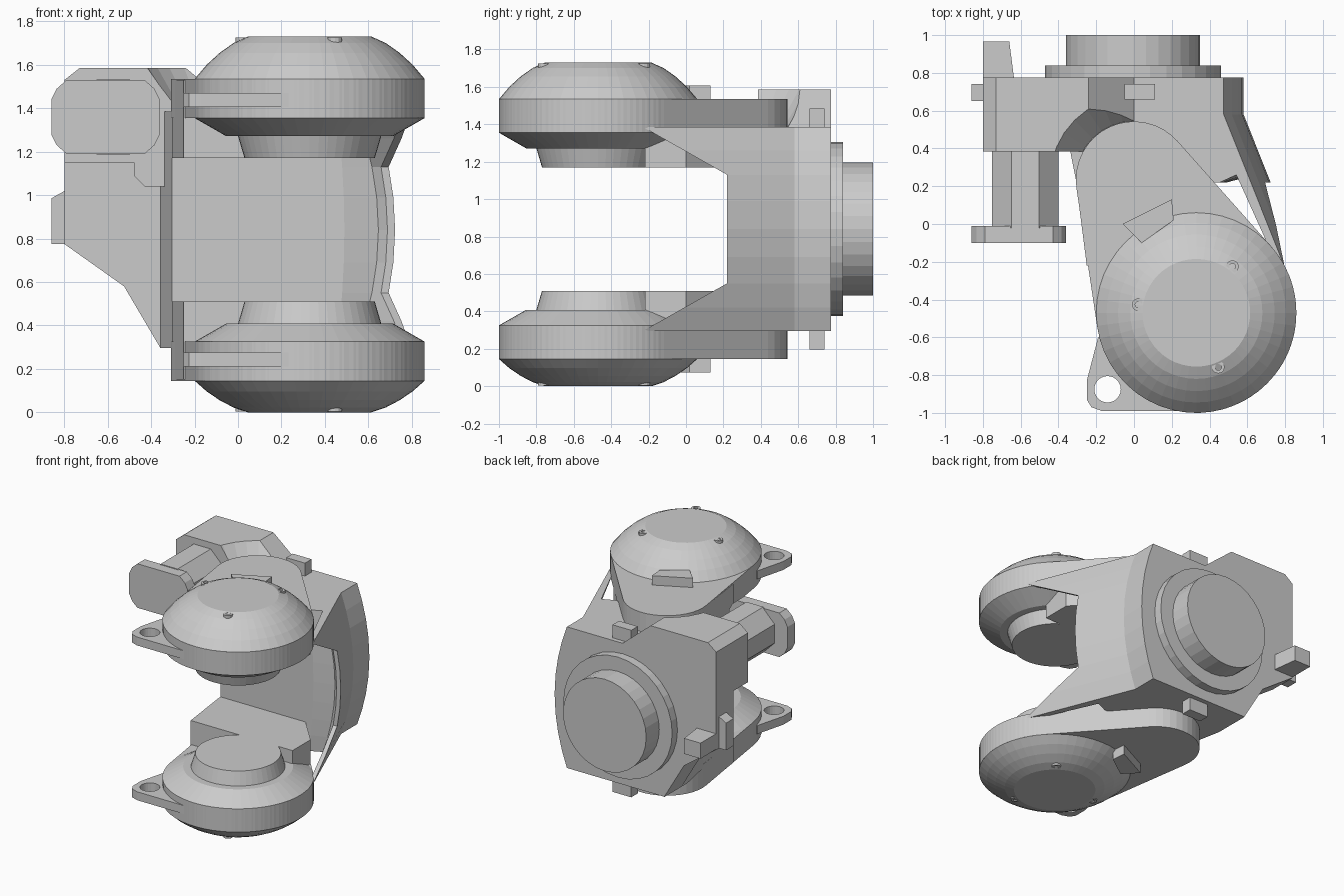
import bpy, bmesh
from math import sin, cos, pi, acos, atan2, hypot, radians

if "Cube" in bpy.data.objects:
    bpy.data.objects.remove(bpy.data.objects["Cube"])

MID = 0.84                    # height of the mirror plane between both arms
HUB = (0.33, -0.47)           # axis of the round housings


def finish(name, bm):
    bmesh.ops.recalc_face_normals(bm, faces=bm.faces)
    me = bpy.data.meshes.new(name)
    bm.to_mesh(me)
    bm.free()
    ob = bpy.data.objects.new(name, me)
    bpy.context.collection.objects.link(ob)
    return ob


def loft(name, rings):
    """Closed solid through rings with equal point counts."""
    bm = bmesh.new()
    vs = [[bm.verts.new(p) for p in r] for r in rings]
    n = len(vs[0])
    for a, b in zip(vs, vs[1:]):
        for i in range(n):
            j = (i + 1) % n
            bm.faces.new((a[i], a[j], b[j], b[i]))
    bm.faces.new(vs[0])
    bm.faces.new(vs[-1])
    return finish(name, bm)


def prism_z(name, pts, z0, z1):
    return loft(name, [[(x, y, z) for x, y in pts] for z in (z0, z1)])


def prism_y(name, pts, y0, y1):
    return loft(name, [[(x, y, z) for x, z in pts] for y in (y0, y1)])


def box(name, x0, x1, y0, y1, z0, z1):
    return prism_z(name, [(x0, y0), (x1, y0), (x1, y1), (x0, y1)], z0, z1)


def circle(cx, cy, r, n, start=0.0):
    return [(cx + r * cos(start + 2 * pi * i / n), cy + r * sin(start + 2 * pi * i / n)) for i in range(n)]


def lathe_z(name, c, profile, n=48):
    return loft(name, [[(x, y, z) for x, y in circle(*c, r, n)] for r, z in profile])


def arc(c, r, a0, a1, n):
    return [(c[0] + r * cos(a0 + (a1 - a0) * i / n), c[1] + r * sin(a0 + (a1 - a0) * i / n)) for i in range(n + 1)]


def stadium(c1, r1, c2, r2):
    """Outline hugging two circles."""
    dx, dy = c2[0] - c1[0], c2[1] - c1[1]
    a, b = atan2(dy, dx), acos((r1 - r2) / hypot(dx, dy))
    return arc(c2, r2, a - b, a + b, 16) + arc(c1, r1, a + b, a - b + 2 * pi, 28)


def cut(ob, cutter):
    cutter.hide_render = True
    m = ob.modifiers.new("cut", 'BOOLEAN')
    m.object = cutter
    m.solver = 'EXACT'
    bpy.context.view_layer.objects.active = ob
    bpy.ops.object.modifier_apply(modifier=m.name)
    bpy.data.objects.remove(cutter)


# Upper and lower arms, mirrored about the mid plane
for side, s in (("upper", 1), ("lower", -1)):
    def h(v):
        return MID + s * v

    # Domed round housing with conical underside and neck (lower dome is flatter)
    k = 1.0 if s > 0 else 0.745
    dome = [(0.53, 0), (0.475, 0.065), (0.415, 0.12), (0.35, 0.166), (0.285, 0.195)]
    prof = [(0.30, 0.33), (0.33, 0.432), (0.385, 0.432), (0.53, 0.515)]
    prof += [(r, 0.695 + z * k) for r, z in dome]
    lathe_z(side + "_housing", HUB, [(r, h(z)) for r, z in prof])

    # Arm plate and the thicker root that meets the body
    prism_z(side + "_arm", stadium(HUB, 0.53, (0, 0.235), 0.308), h(0.515), h(0.695))
    root = [(-0.25, -0.22), (0.62, -0.22), (0.62, 0.0)] + arc((0, 0.235), 0.306, radians(43), radians(188), 12)
    prism_z(side + "_arm_root", root, h(0.33), h(0.69))

    # Key block on the arm beside the dome
    prism_z(side + "_key", [(-0.06, 0.0), (0.2, 0.13), (0.21, 0.02), (0.04, -0.1)], h(0.69), h(0.767))

    # Lug with a hole
    lug = prism_z(side + "_lug", [(-0.19, -0.6), (-0.25, -0.83), (-0.25, -0.93), (-0.225, -0.97),
                                  (-0.17, -0.99), (0.3, -0.99), (0.3, -0.6)], h(0.565), h(0.63))
    cut(lug, prism_z("lug_hole", circle(-0.14, -0.875, 0.07, 24), h(0.5), h(0.7)))

    # Screw bosses round the dome flat: tube with a sunken centre
    top = 0.695 + 0.195 * k
    for a in (172, 52, -68):
        c = (HUB[0] + 0.31 * cos(radians(a)), HUB[1] + 0.31 * sin(radians(a)))
        lathe_z(side + "_screw", c, [(0.034, h(top - 0.05)), (0.034, h(top - 0.004)), (0.017, h(top - 0.004)),
                                     (0.017, h(top - 0.018))], 12)

    # Small stop block on the body
    box(side + "_stop", -0.05, 0.11, 0.66, 0.74, h(0.5), h(0.645))


# Main body with bulged flank that tapers to thin tips along the arms
def flank(y, z):
    return 0.58 + 0.42 * max(0, 0.58 - y) * 0.95 - 0.105 * ((z - MID) / 0.545) ** 2


rings = []
for t in (-0.545, -0.42, -0.29, -0.15, 0, 0.15, 0.29, 0.42, 0.545):
    z = MID + t
    yf = 0.22 - 0.45 * max(0, abs(t) - 0.29) / 0.255
    rings.append([(x, y, z) for x, y in [
        (-0.36, 0.775), (-0.36, 0.5), (-0.305, 0.22), (0.49 - 0.12 * t * t, 0.22),
        (flank(0.3, z) - 0.045, 0.26), (flank(yf, z) - 0.035, yf), (flank(yf, z), yf),
        (flank(0.58, z), 0.58), (flank(0.775, z), 0.775)]])
loft("body", rings)

# Shoulder block with a conical clearance round the arm root
shoulder = prism_y("shoulder_block", [
    (-0.8, 1.53), (-0.73, 1.585), (-0.24, 1.585), (0, 1.385), (0, 1.04), (-0.43, 1.04),
    (-0.48, 1.09), (-0.48, 1.15), (-0.8, 1.15)], 0.385, 0.775)
cut(shoulder, lathe_z("clearance", (0, 0.235), [(0.31, 1.385), (0.445, 1.585), (0.465, 1.615)], 32))

# Thinner side plate under the shoulder
prism_y("side_plate", [(-0.8, 1.2), (-0.2, 1.2), (-0.2, 0.3), (-0.36, 0.3), (-0.525, 0.58), (-0.8, 0.775)],
        0.56, 0.775)

# Catches on the side and back of the plate
prism_y("side_catch", [(-0.86, 0.775), (-0.78, 0.775), (-0.78, 1.03), (-0.86, 0.985)], 0.65, 0.74)
prism_z("back_catch", [(-0.8, 0.77), (-0.635, 0.77), (-0.66, 0.965), (-0.8, 0.965)], 0.78, 0.9)

# Octagonal rod with its end plate
prism_y("rod", circle(-0.575, 1.36, 0.19, 8, pi / 8), -0.02, 0.4)
prism_y("rod_end_plate", [(-0.86, 1.44), (-0.835, 1.49), (-0.79, 1.53), (-0.43, 1.53), (-0.385, 1.49), (-0.36, 1.44),
                          (-0.36, 1.28), (-0.385, 1.23), (-0.43, 1.19), (-0.79, 1.19), (-0.835, 1.23), (-0.86, 1.28)],
        -0.1, -0.01)

# Stepped round mount on the back
prism_y("mount_flange", circle(-0.005, MID, 0.465, 32), 0.77, 0.84)
prism_y("mount_boss", circle(-0.005, MID, 0.355, 32), 0.83, 1.0)
